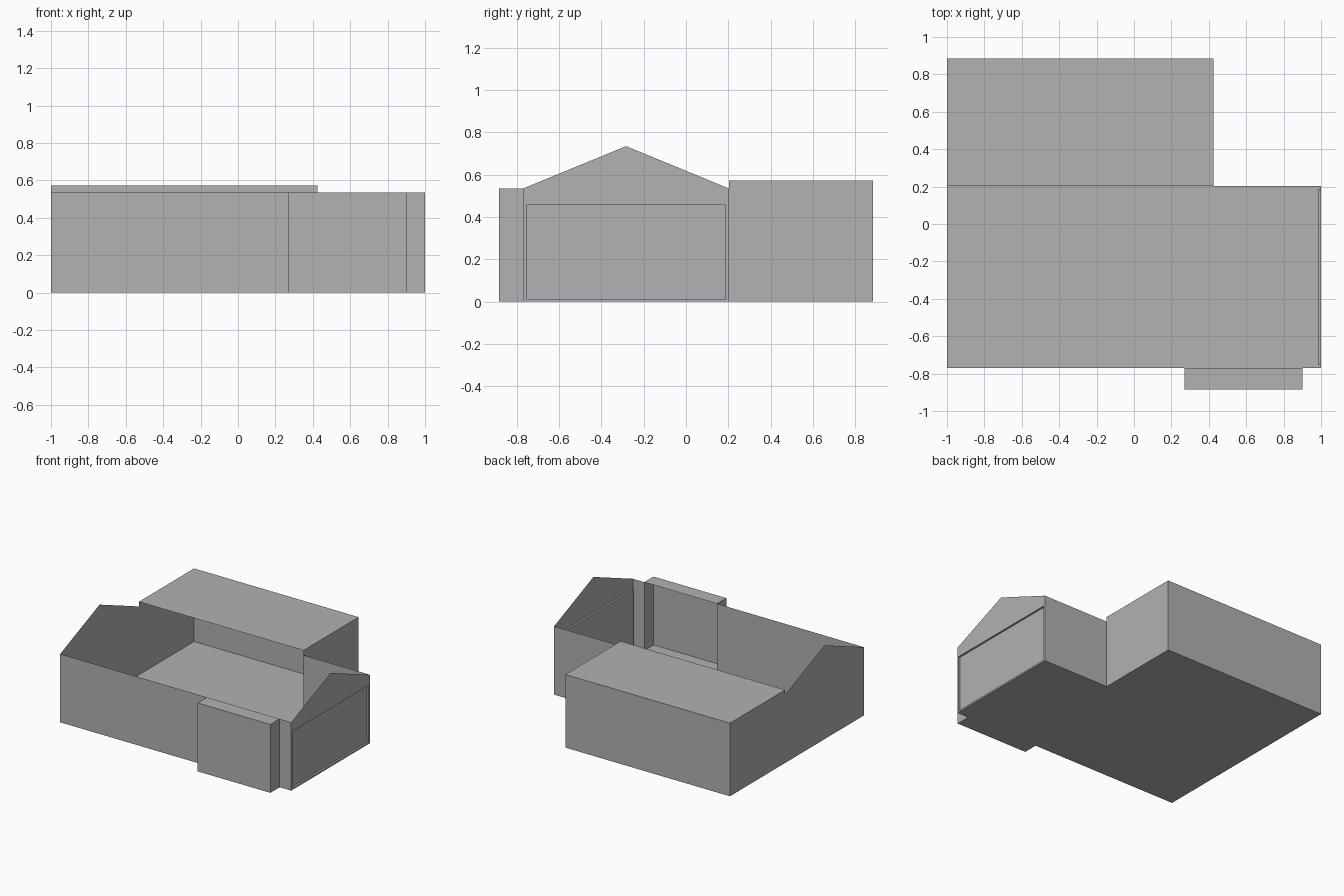
import bpy, bmesh

cube = bpy.data.objects.get("Cube")
if cube:
    bpy.data.objects.remove(cube, do_unlink=True)

grey = bpy.data.materials.new("plain_grey")
grey.use_nodes = True
COLOUR = (0.445, 0.445, 0.445, 1)
grey.diffuse_color = COLOUR
grey.node_tree.nodes["Principled BSDF"].inputs["Base Color"].default_value = COLOUR

# Shared plan dimensions
LEFT, RIGHT = -1.0, 1.0
FRONT, BACK, REAR = -0.77, 0.203, 0.885
BAY_IN, BAY_OUT, BAY_FRONT = 0.27, 0.9, -0.885
WING = 0.425
EAVE, PEAK, WING_TOP = 0.535, 0.735, 0.572
RIDGE = (FRONT + BACK) / 2


def sheets(name, faces):
    """Thin surface made of polygons, welded where they meet."""
    bm = bmesh.new()
    for points in faces:
        bm.faces.new([bm.verts.new(p) for p in points])
    bmesh.ops.remove_doubles(bm, verts=bm.verts[:], dist=0.0001)
    mesh = bpy.data.meshes.new(name)
    bm.to_mesh(mesh)
    bm.free()
    mesh.materials.append(grey)
    obj = bpy.data.objects.new(name, mesh)
    bpy.context.collection.objects.link(obj)
    return obj


def wall(name, path, height):
    """Upright wall that follows a plan path, outside on its right."""
    sheets(name, [[(*a, 0), (*b, 0), (*b, height), (*a, height)]
                  for a, b in zip(path, path[1:])])


def flat(name, plan, z, down=False):
    points = [(x, y, z) for x, y in plan]
    sheets(name, [points[::-1] if down else points])


# Floor under the hall, bay and rear wing
bay = [(BAY_IN, FRONT), (BAY_IN, BAY_FRONT), (BAY_OUT, BAY_FRONT), (BAY_OUT, FRONT)]
wing = [(WING, BACK), (WING, REAR), (LEFT, REAR), (LEFT, BACK)]
flat("floor", [(LEFT, FRONT), *bay, (RIGHT, FRONT), (RIGHT, BACK), *wing[:3]], 0, True)

# Front wall stepping out round the bay, open to the hall inside
wall("front_wall", [(LEFT, FRONT), *bay, (RIGHT, FRONT)], EAVE)
flat("bay_roof", bay, EAVE)

# Back wall of the hall, and the rear wing with its flat roof
wall("back_wall", [(RIGHT, BACK), (WING, BACK)], EAVE)
wall("wing_walls", wing, WING_TOP)
flat("wing_roof", wing, WING_TOP)


# Gable ends
def end_profile(x):
    return [(x, FRONT, 0), (x, BACK, 0), (x, BACK, EAVE),
            (x, RIDGE, PEAK), (x, FRONT, EAVE)]


sheets("left_gable", [end_profile(LEFT)[::-1]])

# Right gable framing a wide, shallow recessed panel
b0, b1, e1, top, e0 = end_profile(RIGHT)
corners = [(-0.755, 0.013), (0.187, 0.013), (0.187, 0.457), (-0.755, 0.457)]
rim = [(RIGHT, y, z) for y, z in corners]
panel = [(RIGHT - 0.015, y, z) for y, z in corners]
sheets("right_gable", [
    [b0, b1, rim[1], rim[0]],
    [b1, e1, rim[2], rim[1]],
    [e1, top, e0, rim[3], rim[2]],
    [e0, b0, rim[0], rim[3]],
])
reveals = [[rim[i], rim[(i + 1) % 4], panel[(i + 1) % 4], panel[i]] for i in range(4)]
sheets("recessed_panel", reveals + [panel])
